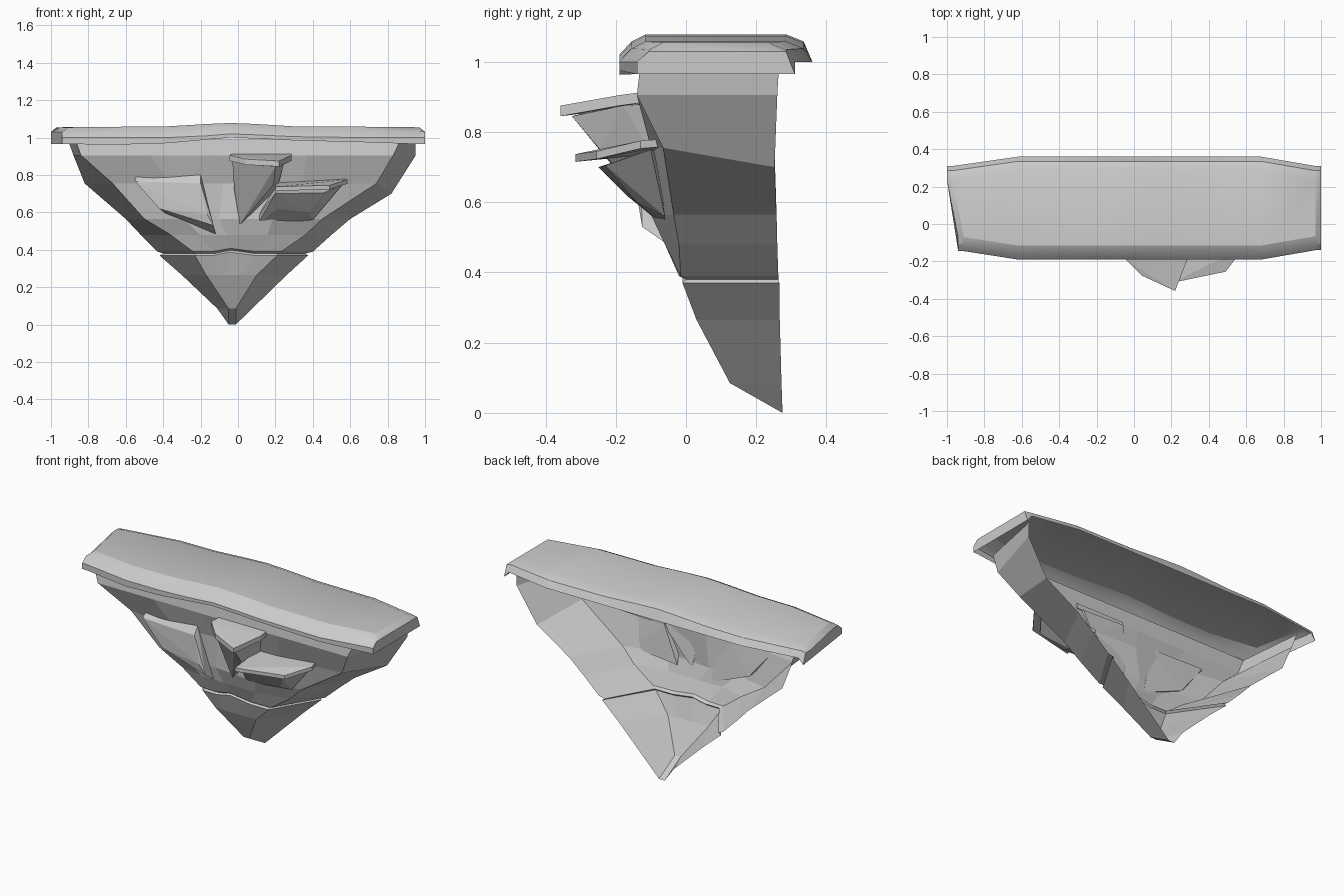
import bpy, bmesh, math
from mathutils import Vector


def make(name, build):
    bm = bmesh.new()
    build(bm)
    bmesh.ops.remove_doubles(bm, verts=bm.verts, dist=0.0005)
    bmesh.ops.recalc_face_normals(bm, faces=bm.faces)
    me = bpy.data.meshes.new(name)
    bm.to_mesh(me)
    bm.free()
    ob = bpy.data.objects.new(name, me)
    bpy.context.collection.objects.link(ob)
    return ob


def loft(bm, rings, close=False):
    vs = [[bm.verts.new(p) for p in r] for r in rings]
    for a, b in zip(vs, vs[1:]):
        n = len(a)
        for i in range(n if close else n - 1):
            j = (i + 1) % n
            bm.faces.new((a[i], a[j], b[j], b[i]))
    return vs


# top slab: open-bottomed shell, cross-sections swept along x
# station: x front, x back, y front, y back, top z, front bottom z
STATIONS = [(-0.94, -1.0, -0.145, 0.31, 1.055, 0.965),
            (-0.62, -0.62, -0.19, 0.36, 1.058, 0.963),
            (-0.38, -0.38, -0.19, 0.36, 1.06, 0.97),
            (-0.16, -0.16, -0.19, 0.36, 1.073, 0.99),
            (-0.04, -0.04, -0.19, 0.36, 1.078, 1.0),
            (0.09, 0.09, -0.19, 0.36, 1.073, 0.995),
            (0.3, 0.3, -0.19, 0.36, 1.06, 0.985),
            (0.68, 0.68, -0.19, 0.36, 1.058, 0.975),
            (1.0, 1.0, -0.14, 0.31, 1.055, 0.965)]


def slab(bm):
    rings = []
    for k, (xf, xb, yf, yb, zt, zb) in enumerate(STATIONS):
        ring = [(xf, yf, zb), (xf, yf, 1.0 if zb < 0.98 else zb + .02),
                (xf, yf + .035, zt - .02), (xf, yf + .075, zt),
                (xb, yb - .075, zt), (xb, yb - .025, zt - .02),
                (xb, yb, 1.0)]
        if k in (0, len(STATIONS) - 1):
            # chamfered end cap
            s = 1 if k else -1
            inner = [(x - s * .03, y, z) for x, y, z in ring]
            outer = [(x, y, min(z, 1.03)) for x, y, z in ring]
            outer[-1] = (xb, yb, 0.965)
            rings += [inner, outer] if k else [outer, inner]
        else:
            rings.append(ring)
    vs = loft(bm, rings)
    for end in (vs[0], vs[-1]):
        bm.faces.new(end)


top = make("top_slab", slab)
bpy.context.view_layer.objects.active = top
top.select_set(True)
bpy.ops.object.shade_smooth_by_angle(angle=math.radians(25))

# tapered body: rows of an open-backed shell
# z, back-left x, corner-left x, corner y, middle y (3), corner-right x, back-right x, back y
ROWS = [(0.99, -0.91, -0.87, -.13, -.13, -.13, -.13, 0.87, 0.95, .265),
        (0.905, -0.88, -0.84, -.14, -.14, -.14, -.14, 0.83, 0.95, .26),
        (0.755, -0.82, -0.67, -.065, -.10, -.08, -.10, 0.74, 0.82, .252),
        (0.565, -0.60, -0.50, -.035, -.08, -.07, -.10, 0.45, 0.60, .258),
        (0.48, -0.52, -0.36, -.02, -.055, -.055, -.06, 0.36, 0.50, .26),
        (0.39, -0.43, -0.24, -.015, -.02, -.02, -.02, 0.23, 0.40, .263),
        (0.38, -0.40, -0.22, 0.0, 0.0, 0.0, 0.0, 0.21, 0.36, .263),
        (0.37, -0.42, -0.23, -.01, -.01, -.01, -.01, 0.21, 0.375, .266),
        (0.265, -0.30, -0.17, .03, .03, .03, .03, 0.10, 0.26, .267),
        (0.085, -0.11, -0.05, .125, .125, .125, .125, -0.012, 0.075, .272),
        (0.0, -0.05, -0.05, .275, .275, .275, .275, -0.012, -0.012, .275)]


def body(bm):
    rings = []
    for z, bl, cl, cy, y1, y2, y3, cr, br, by in ROWS:
        w = cr - cl
        wave = .018 if .36 < z < .4 else 0
        zr = .70 if z == .755 else z
        rings.append([(bl, by, z), (cl, cy, z), (cl + w * .22, y1, z),
                      (cl + w * .42, y2, z + wave), (cl + w * .72, y3, z),
                      (cr, cy, z), (br, by, zr)])
    loft(bm, rings)


make("rock_body", body)


# rock outcrops on the front: convex blocks
def block(name, pts):
    def build(bm):
        for p in pts:
            bm.verts.new(p)
        bmesh.ops.convex_hull(bm, input=bm.verts[:])
        bmesh.ops.dissolve_limit(bm, angle_limit=.03, verts=bm.verts[:], edges=bm.edges[:])
    return make(name, build)


def plate(outline, t):
    return list(outline) + [(x, y, z - t) for x, y, z in outline]


block("centre_ledge", plate([(-.03, -.13, .913), (-.045, -.19, .905), (.04, -.275, .885),
                             (.22, -.358, .875), (.285, -.19, .905), (.285, -.13, .913)], .03))
block("centre_column", [(-.03, -.12, .89), (-.03, -.19, .88), (.045, -.265, .855),
                        (.2, -.325, .845), (.25, -.18, .875), (.25, -.12, .88),
                        (.19, -.245, .75), (.21, -.09, .73), (-.02, -.10, .72),
                        (.01, -.07, .535), (.09, -.11, .61)])
block("right_ledge", plate([(.2, -.08, .76), (.2, -.315, .737), (.49, -.255, .745),
                            (.585, -.13, .775), (.57, -.07, .78)], .022))
block("right_shelf_base", [(.2, -.08, .74), (.2, -.25, .70), (.46, -.23, .705), (.56, -.1, .75),
                           (.21, -.17, .62), (.38, -.14, .6), (.4, -.06, .56), (.1, -.06, .53),
                           (.12, -.11, .6)])
block("left_outcrop", [(-.55, -.09, .80), (-.2, -.10, .80), (-.55, -.125, .765), (-.2, -.13, .755),
                       (-.42, -.125, .62), (-.165, -.135, .59), (-.13, -.125, .53),
                       (-.12, -.06, .485), (-.38, -.06, .59)])
